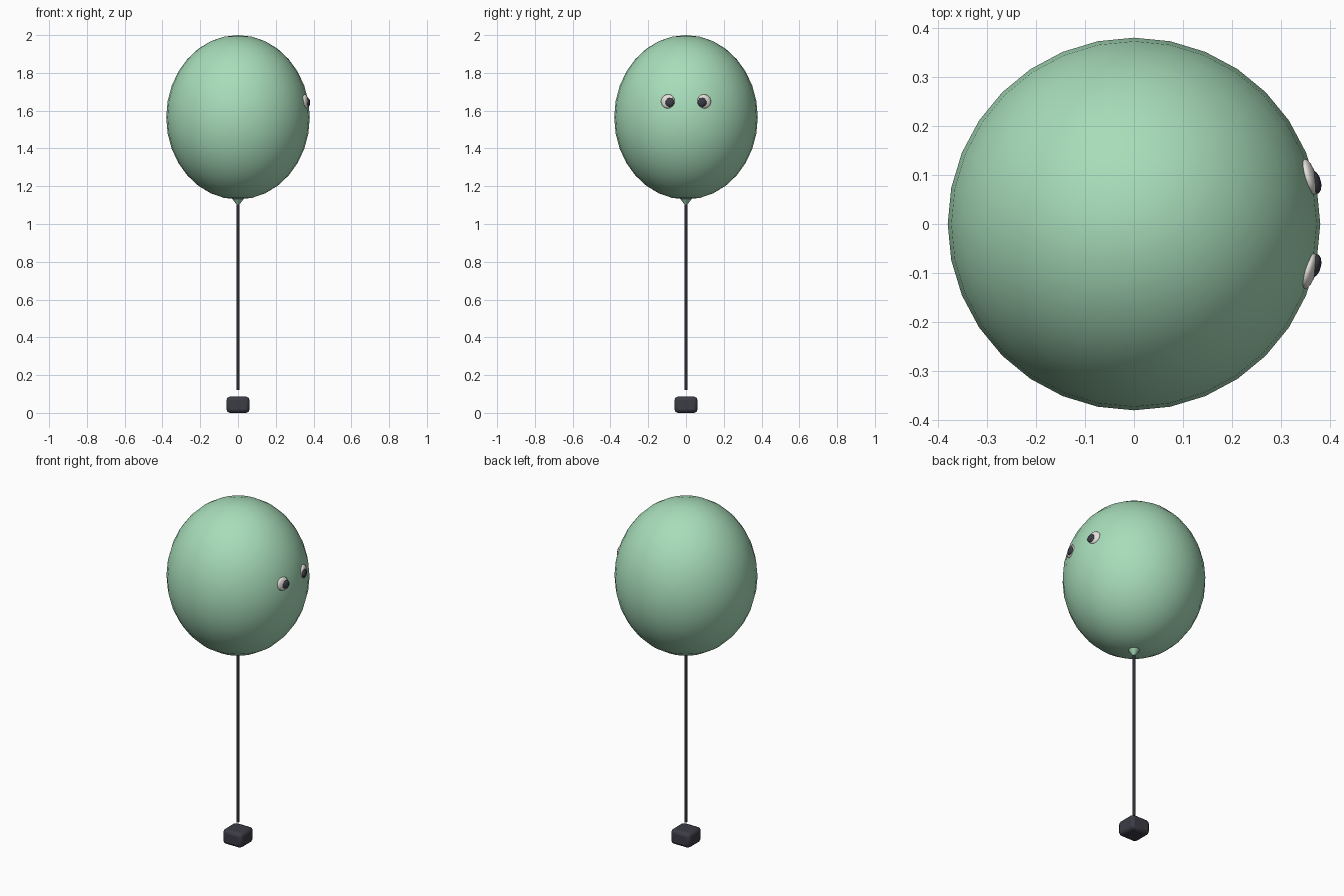
import bpy
import math
from mathutils import Vector

cube = bpy.data.objects.get("Cube")
if cube:
    bpy.data.objects.remove(cube, do_unlink=True)


def material(name, colour):
    m = bpy.data.materials.new(name)
    m.use_nodes = True
    m.diffuse_color = (*colour, 1)
    m.node_tree.nodes["Principled BSDF"].inputs["Base Color"].default_value = (*colour, 1)
    return m


green = material("mint green", (0.39, 0.72, 0.49))
white = material("eye white", (0.78, 0.74, 0.70))
dark = material("charcoal", (0.045, 0.045, 0.06))


def finish(name, mat, angle=60):
    ob = bpy.context.object
    ob.name = name
    ob.data.materials.append(mat)
    bpy.ops.object.transform_apply(location=False, rotation=True, scale=True)
    bpy.ops.object.shade_smooth_by_angle(angle=math.radians(angle))
    return ob


def ellipsoid(name, mat, centre, size, segments, rings, facing=None):
    """Stretched sphere; its local z can be turned towards a direction."""
    bpy.ops.mesh.primitive_uv_sphere_add(segments=segments, ring_count=rings, location=centre)
    ob = bpy.context.object
    ob.scale = size
    if facing:
        ob.rotation_euler = Vector(facing).to_track_quat('Z', 'Y').to_euler()
    return finish(name, mat)


# Balloon body
ellipsoid("balloon", green, (0, 0, 1.565), (0.38, 0.38, 0.435), 32, 16)

# Knot, pointing down
bpy.ops.mesh.primitive_cone_add(vertices=12, radius1=0.004, radius2=0.034,
                                depth=0.04, location=(0, 0, 1.118))
finish("knot", green, 40)

# String
bpy.ops.mesh.primitive_cylinder_add(vertices=8, radius=0.007, depth=0.99, location=(0, 0, 0.615))
finish("string", dark, 50)

# Weight with chamfered edges
bpy.ops.mesh.primitive_cube_add(size=1, location=(0, 0, 0.043))
weight = bpy.context.object
weight.scale = (0.122, 0.122, 0.086)
finish("weight", dark, 30)
bevel = weight.modifiers.new("chamfer", 'BEVEL')
bevel.width = 0.018
bevel.segments = 2

# Eyes on the +x side, mirrored across y
for side, label in ((1, "left"), (-1, "right")):
    facing = (0.95, 0.27 * side, 0.1)
    ellipsoid(label + "_eye_white", white, (0.357, 0.096 * side, 1.649),
              (0.038, 0.038, 0.014), 16, 8, facing)
    ellipsoid(label + "_pupil", dark, (0.368, 0.086 * side, 1.645),
              (0.025, 0.025, 0.013), 12, 8, facing)
